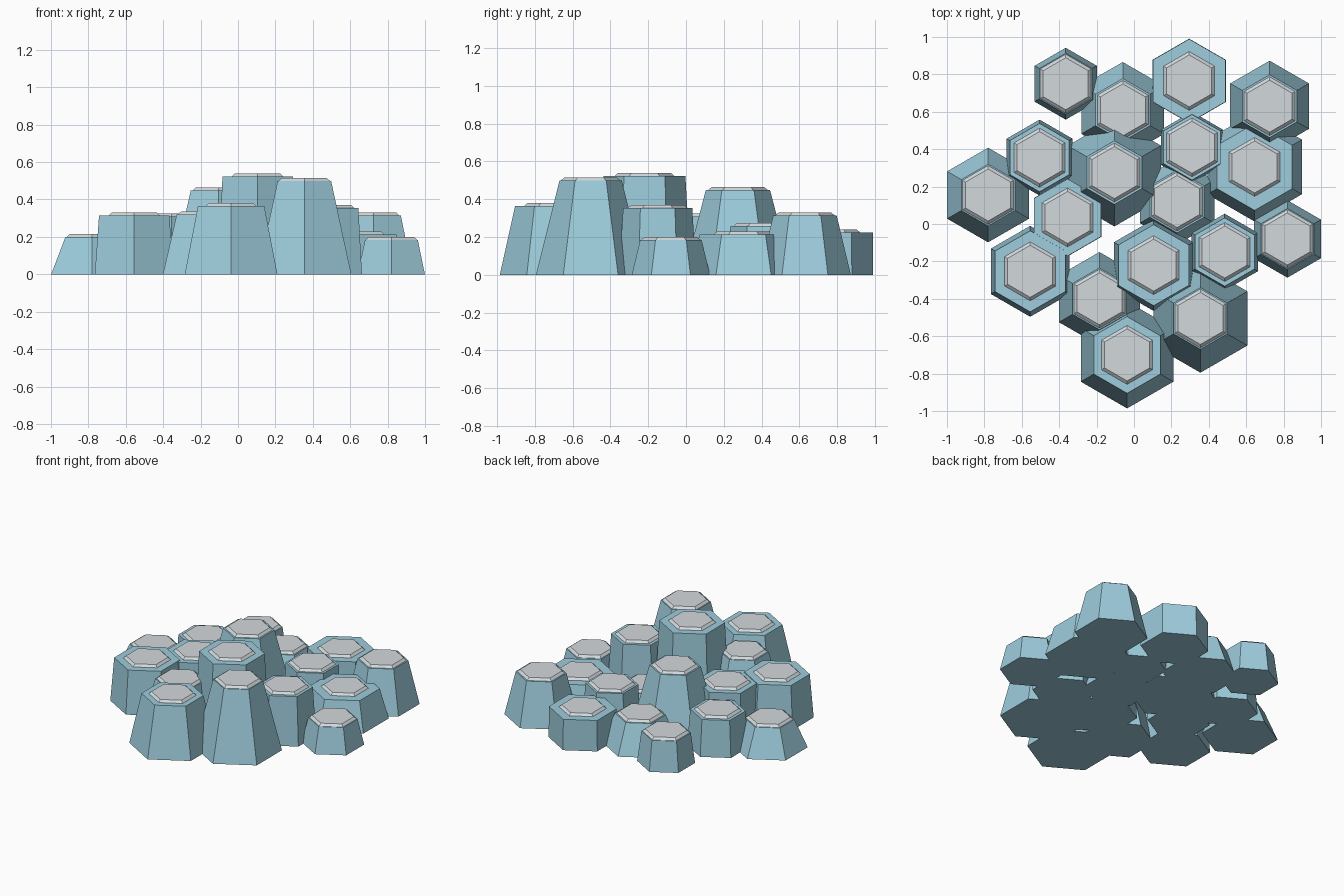
import bpy, bmesh, math

cube = bpy.data.objects.get("Cube")
if cube:
    bpy.data.objects.remove(cube, do_unlink=True)


def make_material(name, rgb):
    mat = bpy.data.materials.new(name)
    mat.use_nodes = True
    color = (*rgb, 1.0)
    mat.diffuse_color = color
    mat.node_tree.nodes["Principled BSDF"].inputs["Base Color"].default_value = color
    return mat


blue = make_material("pale blue stone", (0.34, 0.61, 0.72))
grey = make_material("light grey cap", (0.65, 0.69, 0.72))


def hex_prism(name, x, y, rings, mat):
    """Closed six-sided solid through (radius, z) rings, one corner facing +y."""
    bm = bmesh.new()
    loops = []
    for radius, z in rings:
        angles = [math.radians(30 + 60 * i) for i in range(6)]
        loops.append([bm.verts.new((radius * math.cos(a), radius * math.sin(a), z))
                      for a in angles])
    for low, high in zip(loops, loops[1:]):
        for i in range(6):
            j = (i + 1) % 6
            bm.faces.new((low[i], low[j], high[j], high[i]))
    bm.faces.new(loops[0][::-1])
    bm.faces.new(loops[-1])
    mesh = bpy.data.meshes.new(name)
    bm.to_mesh(mesh)
    bm.free()
    mesh.materials.append(mat)
    obj = bpy.data.objects.new(name, mesh)
    obj.location = (x, y, 0)
    bpy.context.collection.objects.link(obj)
    return obj


# Columns: x, y, base radius, top radius, full height
columns = [
    (-0.365, 0.75, 0.192, 0.163, 0.235),
    (-0.06, 0.61, 0.256, 0.168, 0.23),
    (0.295, 0.765, 0.226, 0.224, 0.24),
    (0.725, 0.63, 0.243, 0.168, 0.33),
    (0.31, 0.41, 0.19, 0.175, 0.275),
    (-0.505, 0.355, 0.203, 0.183, 0.28),
    (-0.105, 0.275, 0.288, 0.17, 0.465),
    (-0.78, 0.155, 0.253, 0.165, 0.215),
    (-0.355, 0.035, 0.208, 0.206, 0.325),
    (0.23, 0.12, 0.23, 0.167, 0.18),
    (0.645, 0.305, 0.292, 0.232, 0.23),
    (0.82, -0.08, 0.207, 0.163, 0.2),
    (0.485, -0.15, 0.205, 0.183, 0.37),
    (0.105, -0.22, 0.245, 0.217, 0.54),
    (-0.555, -0.253, 0.243, 0.217, 0.33),
    (-0.185, -0.4, 0.25, 0.165, 0.335),
    (-0.037, -0.70, 0.286, 0.205, 0.38),
    (0.355, -0.505, 0.29, 0.165, 0.515),
]

for n, (x, y, base, top, height) in enumerate(columns, 1):
    hex_prism(f"column_{n}", x, y, [(base, 0), (top, height - 0.016)], blue)
    # Bevelled cap slightly sunk into the column top
    hex_prism(f"cap_{n}", x, y,
              [(0.162, height - 0.03), (0.157, height - 0.015), (0.139, height)], grey)
